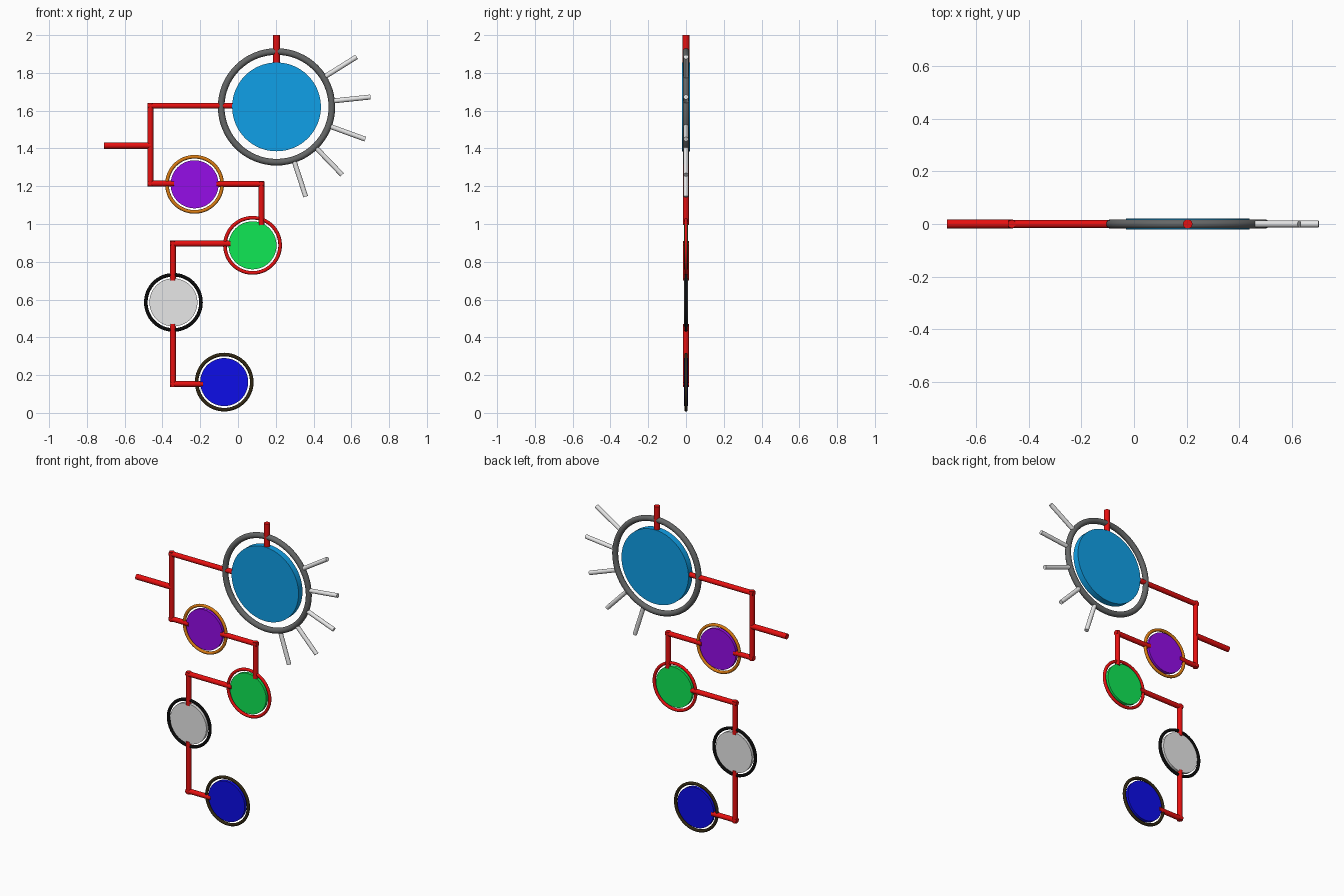
import bpy
from math import radians, cos, sin
from mathutils import Vector

cube = bpy.data.objects.get("Cube")
if cube:
    bpy.data.objects.remove(cube, do_unlink=True)


def material(name, r, g, b):
    m = bpy.data.materials.new(name)
    m.use_nodes = True
    m.diffuse_color = (r, g, b, 1)
    m.node_tree.nodes["Principled BSDF"].inputs["Base Color"].default_value = (r, g, b, 1)
    return m


sky = material("sky_blue", 0.005, 0.35, 0.8)
purple = material("purple", 0.3, 0.004, 0.8)
green = material("green", 0.005, 0.8, 0.09)
light = material("light_grey", 0.8, 0.8, 0.8)
navy = material("deep_blue", 0.004, 0.004, 0.8)
red = material("red", 0.8, 0.005, 0.005)
dark = material("dark_grey", 0.13, 0.135, 0.135)
orange = material("orange", 0.7, 0.2, 0.006)
black = material("black", 0.003, 0.003, 0.003)
brown = material("dark_brown", 0.03, 0.02, 0.006)


def finish(name, mat):
    ob = bpy.context.object
    ob.name = ob.data.name = name
    ob.data.materials.append(mat)
    bpy.ops.object.shade_smooth_by_angle(angle=radians(40))
    return ob


def rod(name, a, b, radius, mat, sides=16):
    """Cylinder between two (x, z) points in the y = 0 plane."""
    a, b = Vector((a[0], 0, a[1])), Vector((b[0], 0, b[1]))
    bpy.ops.mesh.primitive_cylinder_add(
        vertices=sides, radius=radius, depth=(b - a).length, location=(a + b) / 2,
        rotation=(b - a).to_track_quat("Z", "Y").to_euler())
    return finish(name, mat)


def medallion(name, x, z, disc_r, half, ring_r, tube, disc_mat, ring_mat):
    """Flat disc with a separate round hoop around it."""
    bpy.ops.mesh.primitive_cylinder_add(
        vertices=64, radius=disc_r, depth=half * 2, location=(x, 0, z),
        rotation=(radians(90), 0, 0))
    finish(name + "_disc", disc_mat)
    bpy.ops.mesh.primitive_torus_add(
        major_segments=64, minor_segments=14, major_radius=ring_r, minor_radius=tube,
        location=(x, 0, z), rotation=(radians(90), 0, 0))
    finish(name + "_ring", ring_mat)


# Large disc and the four small ones
cx, cz = 0.204, 1.62
medallion("large", cx, cz, 0.235, 0.02, 0.293, 0.0175, sky, dark)
for name, x, z, disc_mat, ring_mat in (
        ("purple", -0.23, 1.21, purple, orange),
        ("green", 0.077, 0.887, green, red),
        ("grey", -0.342, 0.585, light, black),
        ("blue", -0.073, 0.163, navy, brown)):
    medallion(name, x, z, 0.127, 0.01, 0.146, 0.0095, disc_mat, ring_mat)

# Rays fanning out from the large ring
for i in range(5):
    t = radians(32 - 26 * i)
    d = Vector((cos(t), sin(t)))
    c = Vector((cx, cz))
    rod(f"ray_{i + 1}", c + d * 0.305, c + d * 0.5, 0.013, light)

# Connecting rods
rod("top_stub", (cx, 2.0), (cx, 1.84), 0.018, red)
rod("side_stub", (-0.71, 1.415), (-0.46, 1.415), 0.017, red)
for name, a, b in (
        ("upper_arm", (-0.478, 1.626), (-0.02, 1.626)),
        ("upper_post", (-0.464, 1.641), (-0.464, 1.2)),
        ("purple_left_arm", (-0.478, 1.214), (-0.34, 1.214)),
        ("purple_right_arm", (-0.115, 1.212), (0.138, 1.212)),
        ("green_post", (0.124, 1.226), (0.124, 0.995)),
        ("green_arm", (-0.36, 0.896), (-0.04, 0.896)),
        ("grey_upper_post", (-0.345, 0.91), (-0.345, 0.7)),
        ("grey_lower_post", (-0.345, 0.47), (-0.345, 0.138)),
        ("blue_arm", (-0.36, 0.153), (-0.185, 0.153))):
    rod(name, a, b, 0.0155, red)
